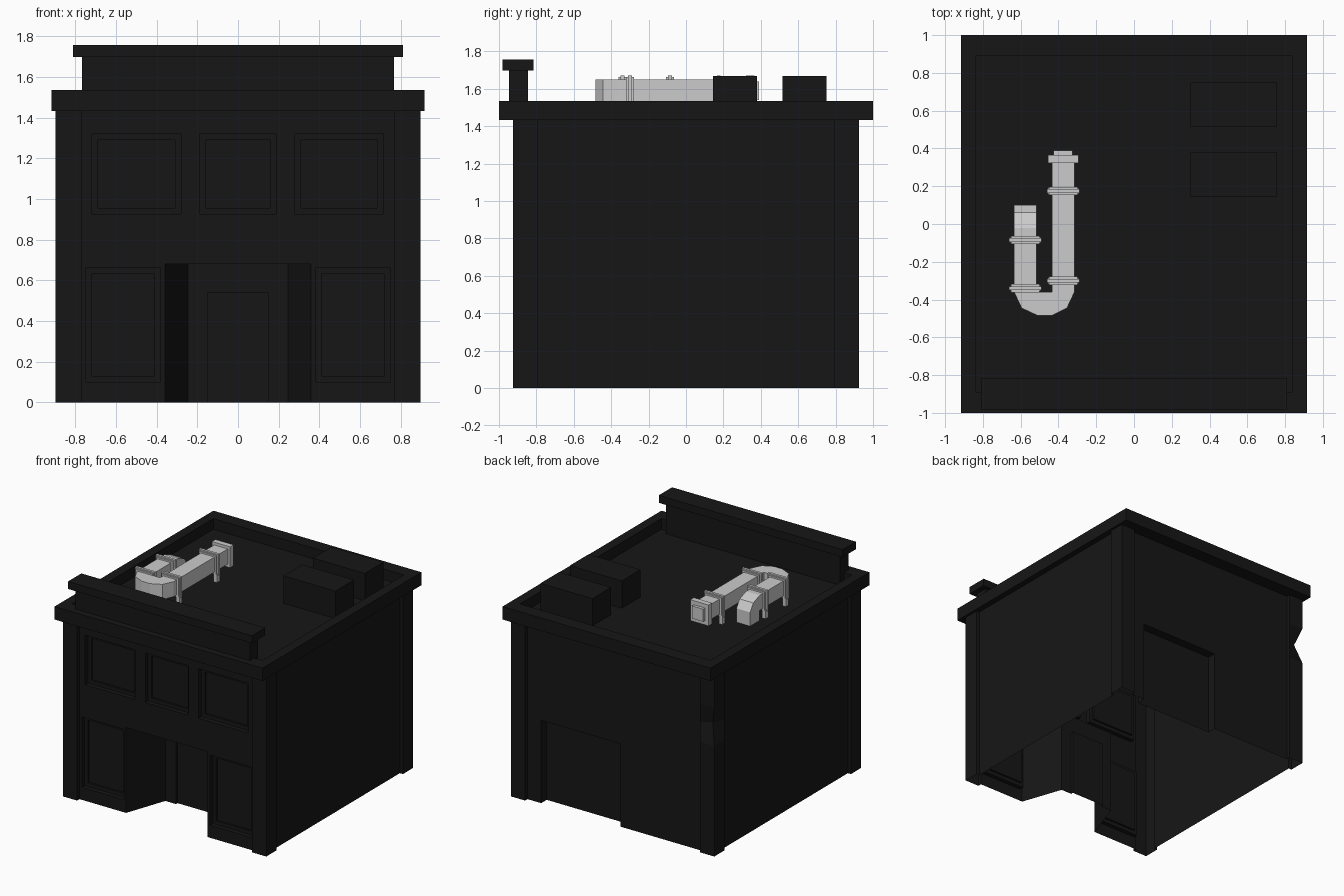
import bpy, bmesh, math
from mathutils import Vector

if "Cube" in bpy.data.objects:
    bpy.data.objects.remove(bpy.data.objects["Cube"])

dark = bpy.data.materials.new("dark_masonry")
dark.diffuse_color = (0.008, 0.008, 0.008, 1)
dark.use_nodes = True
dark.node_tree.nodes["Principled BSDF"].inputs["Base Color"].default_value = dark.diffuse_color


def finish(name, bm, mat=None, recalc=True):
    bmesh.ops.remove_doubles(bm, verts=bm.verts, dist=1e-5)
    if recalc:
        bmesh.ops.recalc_face_normals(bm, faces=bm.faces)
    me = bpy.data.meshes.new(name)
    bm.to_mesh(me)
    bm.free()
    ob = bpy.data.objects.new(name, me)
    bpy.context.collection.objects.link(ob)
    if mat:
        me.materials.append(mat)
    return ob


def quad(bm, *pts):
    return bm.faces.new([bm.verts.new(p) for p in pts])


def add_box(bm, x0, x1, y0, y1, z0, z1):
    vs = bmesh.ops.create_cube(bm, size=1)["verts"]
    for v in vs:
        v.co = ((x0 + x1) / 2 + v.co.x * (x1 - x0), (y0 + y1) / 2 + v.co.y * (y1 - y0),
                (z0 + z1) / 2 + v.co.z * (z1 - z0))


def box(name, *dims, mat=None):
    bm = bmesh.new()
    add_box(bm, *dims)
    return finish(name, bm, mat)


def skin(bm, loops):
    """Quads between successive closed loops of points."""
    for a, b in zip(loops, loops[1:]):
        for i in range(len(a)):
            j = (i + 1) % len(a)
            quad(bm, a[i], a[j], b[j], b[i])


def facade(name, y, inward, x_half, top, openings):
    """Thin wall along x. Opening: x0, x1, z0, z1, [(inset_x, inset_z, depth), ...]"""
    bm = bmesh.new()
    xs = sorted({-x_half, x_half, *[v for o in openings for v in o[:2]]})
    zs = sorted({0, top, *[v for o in openings for v in o[2:4]]})
    for xa, xb in zip(xs, xs[1:]):
        for za, zb in zip(zs, zs[1:]):
            cx, cz = (xa + xb) / 2, (za + zb) / 2
            if not any(o[0] < cx < o[1] and o[2] < cz < o[3] for o in openings):
                quad(bm, (xa, y, za), (xb, y, za), (xb, y, zb), (xa, y, zb))
    for x0, x1, z0, z1, steps in openings:
        loops = []
        for ix, iz, d in [(0, 0, 0)] + steps:
            zb, yy = (z0 + iz if z0 > 0 else 0), y + inward * d
            loops.append([(x0 + ix, yy, zb), (x0 + ix, yy, z1 - iz),
                          (x1 - ix, yy, z1 - iz), (x1 - ix, yy, zb)])
        for a, b in zip(loops, loops[1:]):
            for i in range(4 if z0 > 0 else 3):      # openings on the ground have no sill
                j = (i + 1) % 4
                quad(bm, a[i], a[j], b[j], b[i])
        quad(bm, *loops[-1])
    return finish(name, bm, dark)


WX, WY, TOP, ROOF = 0.87, 0.895, 1.432, 1.45

# front wall: three upper windows, two shop windows, splayed entrance
window = [(0, 0, 0.035), (0.03, 0.03, 0.035), (0.03, 0.03, 0.05)]
facade("front_wall", -WY, 1, 0.77, TOP, [
    (-0.72, -0.28, 0.925, 1.32, window),
    (-0.19, 0.19, 0.925, 1.32, window),
    (0.28, 0.715, 0.925, 1.32, window),
    (-0.75, -0.38, 0.10, 0.66, window),
    (0.38, 0.75, 0.10, 0.66, window),
    (-0.36, 0.36, 0, 0.68, [(0.115, 0, 0.33), (0.21, 0.14, 0.33), (0.21, 0.14, 0.35)]),
])

# back wall with a recessed service door
facade("back_wall", WY, -1, 0.77, TOP, [(-0.05, 0.65, 0, 0.66, [(0, 0, 0.07)])])

# plain side walls
for side, s in (("left", -1), ("right", 1)):
    bm = bmesh.new()
    quad(bm, (s * WX, -0.795, 0), (s * WX, 0.795, 0), (s * WX, 0.795, TOP), (s * WX, -0.795, TOP))
    finish(side + "_wall", bm, dark)

# corner pilasters, the back left one chipped
for sx in (-1, 1):
    for sy in (-1, 1):
        plan = [(0.77, WY), (0.77, 0.925), (0.897, 0.925), (0.897, 0.795), (WX, 0.795)]
        chipped = sx < 0 < sy
        rows = []
        for z in (0, 0.88, 1.04, 1.18, TOP) if chipped else (0, TOP):
            cut = 0.045 if z == 1.04 else 0
            rows.append([(sx * (px - (cut if i == 2 else 0)), sy * (py - (cut if i == 2 else 0)), z)
                         for i, (px, py) in enumerate(plan)])
        bm = bmesh.new()
        for a, b in zip(rows, rows[1:]):
            for i in range(4):
                quad(bm, a[i], a[i + 1], b[i + 1], b[i])
        finish("corner_pilaster", bm, dark)

# cornice rim and sunken flat roof
bm = bmesh.new()
rings = [[(-x, -y, z), (x, -y, z), (x, y, z), (-x, y, z)] for x, y, z in
         ((WX, WY, TOP), (0.917, 1.0, TOP), (0.917, 1.0, 1.535), (0.84, 0.89, 1.535), (0.84, 0.89, ROOF))]
skin(bm, rings)
quad(bm, *rings[-1])
finish("cornice_and_roof", bm, dark)

# raised front parapet and its cap
box("parapet", -0.768, 0.768, -0.947, -0.845, ROOF, 1.70, mat=dark)
box("parapet_cap", -0.81, 0.81, -0.982, -0.815, 1.697, 1.757, mat=dark)

# roof units
for y in (0.145, 0.515):
    box("roof_unit", 0.30, 0.757, y, y + 0.235, ROOF, 1.668, mat=dark)

# U-shaped air duct: square sections swept from the down elbow round to the open end
XA, XB, H, Z0, Z1 = -0.575, -0.375, 0.06, 1.53, 1.65


def section(outer, inner):
    return [(*outer, Z0), (*outer, Z1), (*inner, Z1), (*inner, Z0)]


xl, xr = XA - H, XA + H
loops = []
for (yt, zt), (yb, zb) in (((0.10, ROOF), (-0.02, ROOF)), ((0.10, 1.56), (-0.02, Z0)),
                           ((0.06, 1.62), (-0.02, Z0)), ((-0.02, Z1), (-0.02, Z0))):
    loops.append([(xl, yb, zb), (xl, yt, zt), (xr, yt, zt), (xr, yb, zb)])
i1, i2 = (xr, -0.36), (XB - H, -0.36)
loops += [section((xl, -0.36), i1), section((-0.595, -0.445), i1), section((-0.51, -0.485), i1),
          section((-0.435, -0.485), i2), section((-0.355, -0.445), i2), section((XB + H, -0.36), i2),
          section((XB + H, 0.36), (XB - H, 0.36))]
bm = bmesh.new()
skin(bm, loops)
bmesh.ops.remove_doubles(bm, verts=bm.verts, dist=1e-5)
finish("air_duct", bm)

# paired duct flanges on legs
for x, y in ((XA, -0.085), (XA, -0.34), (XB, 0.175), (XB, -0.30)):
    bm = bmesh.new()
    add_box(bm, x - 0.086, x + 0.086, y - 0.01, y + 0.01, 1.505, 1.672)
    add_box(bm, x - 0.075, x + 0.075, y - 0.022, y + 0.022, 1.515, 1.662)
    for s in (-1, 1):
        add_box(bm, x + s * 0.065 - 0.015, x + s * 0.065 + 0.015, y - 0.018, y + 0.018, ROOF, 1.52)
    finish("duct_flange", bm)

# end collar and grille
box("duct_end_collar", XB - 0.08, XB + 0.08, 0.322, 0.366, 1.505, 1.672)
box("duct_end_grille", XB - 0.05, XB + 0.05, 0.36, 0.39, 1.54, 1.64)
